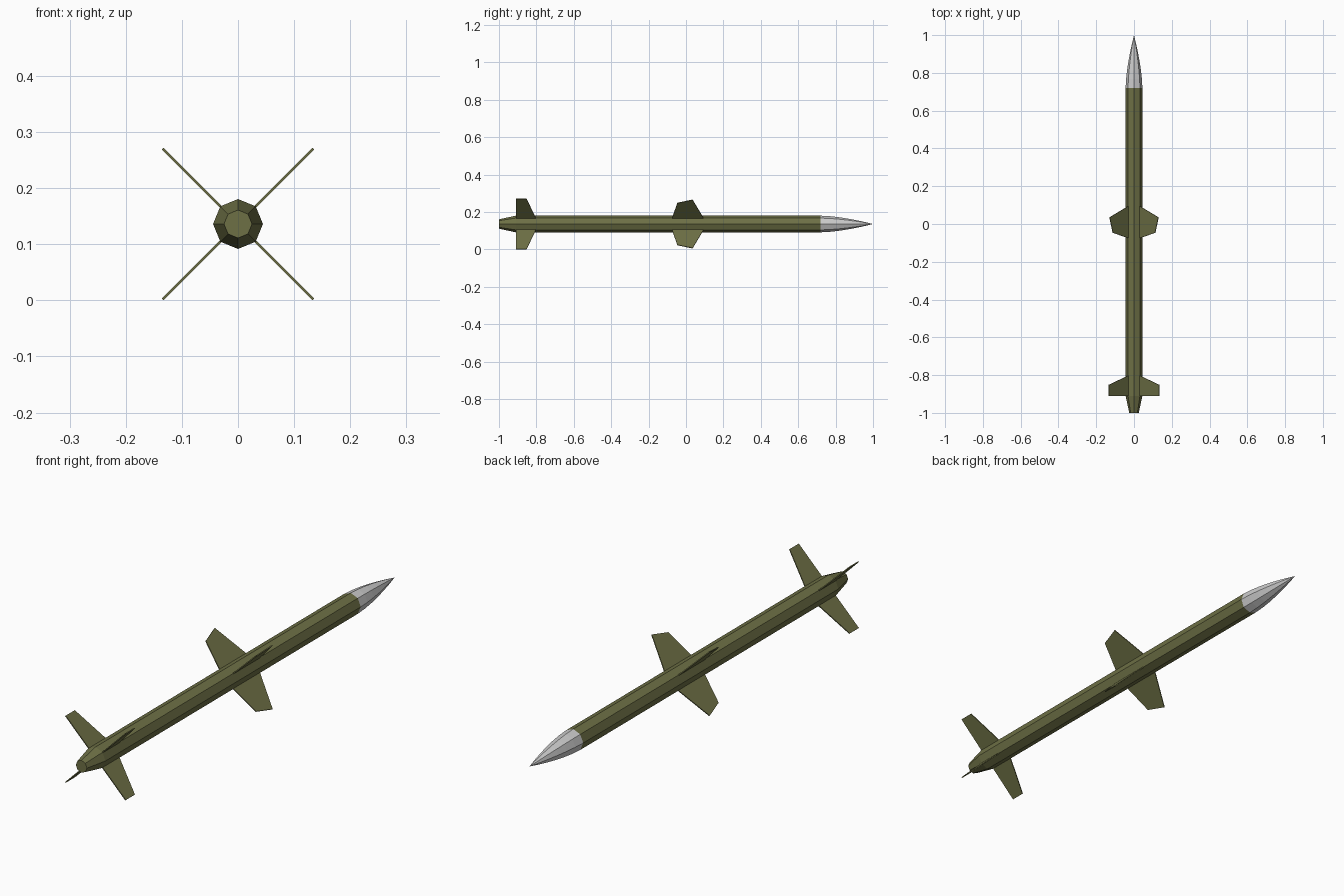
import bpy
import bmesh
from math import pi, sin, cos
from mathutils import Matrix, Vector

cube = bpy.data.objects.get("Cube")
if cube:
    bpy.data.objects.remove(cube, do_unlink=True)

AXIS_Z = 0.136   # height of the body centre line
RADIUS = 0.0445
SIDES = 8


def make_material(name, rgb):
    mat = bpy.data.materials.new(name)
    mat.use_nodes = True
    mat.diffuse_color = (*rgb, 1)
    mat.node_tree.nodes["Principled BSDF"].inputs["Base Color"].default_value = (*rgb, 1)
    return mat


def finish(bm, name, mat):
    bmesh.ops.recalc_face_normals(bm, faces=bm.faces)
    mesh = bpy.data.meshes.new(name)
    bm.to_mesh(mesh)
    bm.free()
    mesh.materials.append(mat)
    obj = bpy.data.objects.new(name, mesh)
    bpy.context.collection.objects.link(obj)
    return obj


def lathe(name, profile, mat):
    """Octagonal rings along y from (y, radius) pairs; radius 0 makes a tip."""
    bm = bmesh.new()
    rings = []
    for y, r in profile:
        count = SIDES if r > 0 else 1
        rings.append([bm.verts.new((r * cos(2 * pi * i / SIDES), y,
                                    AXIS_Z + r * sin(2 * pi * i / SIDES)))
                      for i in range(count)])
    for a, b in zip(rings, rings[1:]):
        for i in range(SIDES):
            j = (i + 1) % SIDES
            if len(b) == 1:
                bm.faces.new((a[i], a[j], b[0]))
            else:
                bm.faces.new((a[i], a[j], b[j], b[i]))
    for ring in (rings[0], rings[-1]):
        if len(ring) > 1:
            bm.faces.new(ring)
    return finish(bm, name, mat)


def fin(name, outline, angle, mat, thickness=0.004):
    """Flat plate from (radial, y) points, turned about the body axis."""
    bm = bmesh.new()
    face = bm.faces.new([bm.verts.new((r, y, -thickness / 2)) for r, y in outline])
    extruded = bmesh.ops.extrude_face_region(bm, geom=[face])["geom"]
    top = [v for v in extruded if isinstance(v, bmesh.types.BMVert)]
    bmesh.ops.translate(bm, verts=top, vec=Vector((0, 0, thickness)))
    bm.transform(Matrix.Translation((0, 0, AXIS_Z)) @ Matrix.Rotation(angle, 4, "Y"))
    return finish(bm, name, mat)


olive = make_material("olive green", (0.155, 0.162, 0.06))
grey = make_material("light grey", (0.6, 0.6, 0.6))

# Body tube with tapered tail
lathe("body", [(-1, 0.025), (-0.91, RADIUS), (0.72, RADIUS)], olive)

# Curved nose cone
steps = 6
nose = [(0.72 + 0.28 * i / steps, RADIUS * (1 - (i / steps) ** 1.6)) for i in range(steps)]
lathe("nose_cone", nose + [(1, 0)], grey)

# Four middle wings and four tail fins in a diagonal cross
wing_outline = [(0.035, 0.098), (0.183, 0.035), (0.159, -0.046), (0.035, -0.077)]
tail_outline = [(0.035, -0.8), (0.19, -0.852), (0.19, -0.91), (0.035, -0.91)]
places = ["lower_left", "lower_right", "upper_right", "upper_left"]
for k, place in enumerate(places):
    angle = pi / 4 + k * pi / 2
    fin("middle_wing_" + place, wing_outline, angle, olive)
    fin("tail_fin_" + place, tail_outline, angle, olive)
